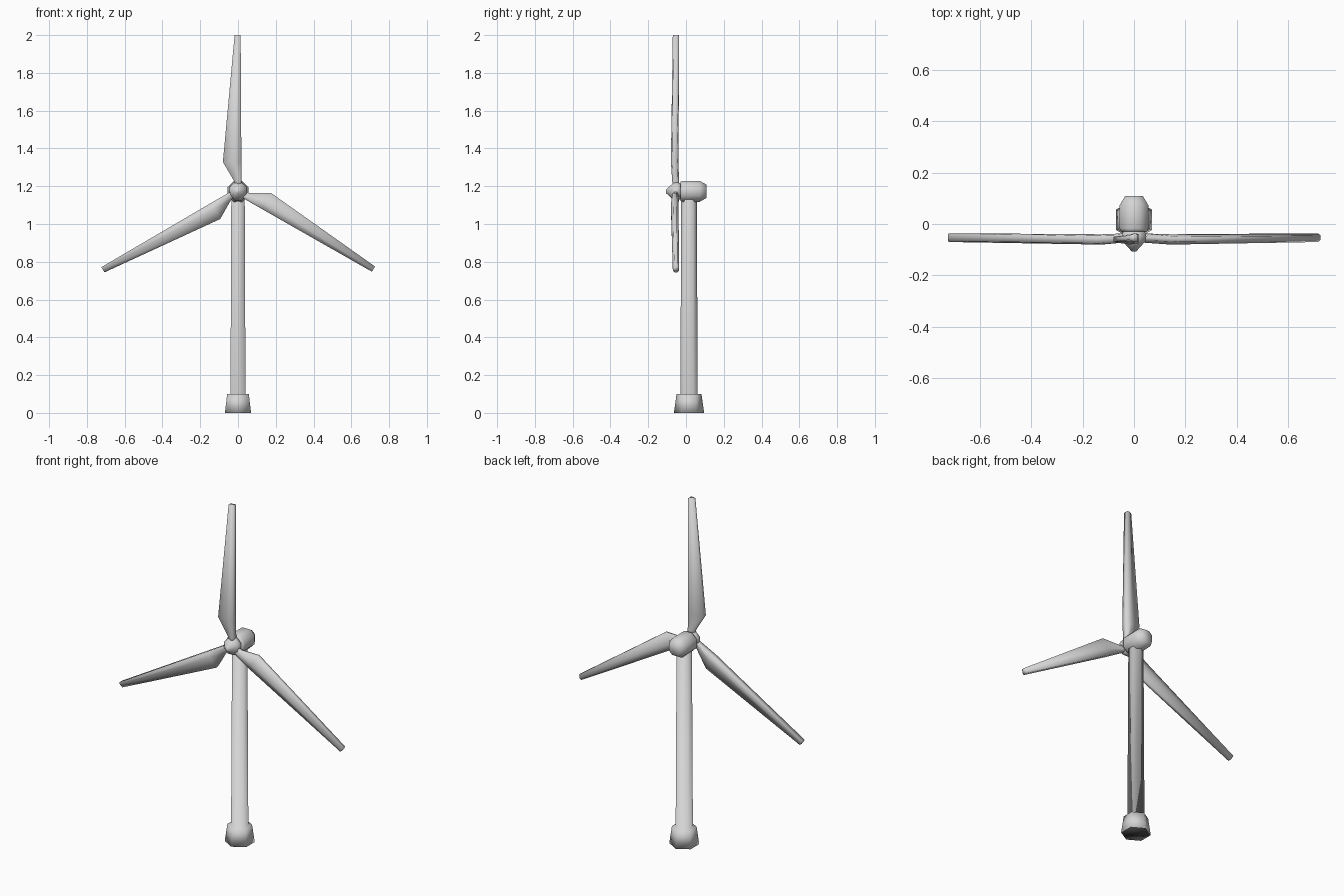
import bpy
import bmesh
from math import cos, sin, pi, radians
from mathutils import Matrix, Vector

default_cube = bpy.data.objects.get("Cube")
if default_cube:
    bpy.data.objects.remove(default_cube, do_unlink=True)

HUB_Z = 1.173
TOWER_Y = 0.016


def make_paint(name, value):
    mat = bpy.data.materials.new(name)
    mat.use_nodes = True
    colour = (value, value, value, 1)
    mat.diffuse_color = colour
    mat.node_tree.nodes["Principled BSDF"].inputs["Base Color"].default_value = colour
    return mat


paint = make_paint("pale grey paint", 0.665)
dark = make_paint("dark underside", 0.06)


def loft(name, rings, matrix=Matrix()):
    """Skin a row of equal rings, cap both ends and shade smoothly."""
    bm = bmesh.new()
    rows = [[bm.verts.new(matrix @ Vector(p)) for p in ring] for ring in rings]
    n = len(rows[0])
    for a, b in zip(rows, rows[1:]):
        for i in range(n):
            j = (i + 1) % n
            bm.faces.new((a[i], a[j], b[j], b[i]))
    bm.faces.new(rows[0])
    bm.faces.new(rows[-1])
    bmesh.ops.recalc_face_normals(bm, faces=bm.faces)
    for face in bm.faces:
        face.smooth = True
    mesh = bpy.data.meshes.new(name)
    bm.to_mesh(mesh)
    bm.free()
    mesh.materials.append(paint)
    obj = bpy.data.objects.new(name, mesh)
    bpy.context.collection.objects.link(obj)
    return obj


def upright_ring(radius, z, sides=6):
    angles = [pi / 2 + 2 * pi * i / sides for i in range(sides)]
    return [(radius * cos(a), TOWER_Y + radius * sin(a), z) for a in angles]


def axle_ring(radius, y, sides=8):
    angles = [2 * pi * (i + 0.5) / sides for i in range(sides)]
    return [(radius * cos(a), y, HUB_Z + radius * sin(a)) for a in angles]


# Tapered tower rising from its flared foundation, with a dark underside
tower = loft("tower_and_foundation", [upright_ring(r, z) for r, z in
                                      ((0.08, 0), (0.066, 0.1), (0.046, 0.1), (0.041, 1.15))])
tower.data.materials.append(dark)
for face in tower.data.polygons:
    if face.center.z < 0.01:
        face.material_index = 1

# Nacelle with a chamfered back, and pointed spinner
loft("nacelle", [axle_ring(r, y) for r, y in
                 ((0.054, -0.03), (0.06, -0.018), (0.06, 0.073), (0.038, 0.108))])
loft("spinner", [axle_ring(r, y) for r, y in
                 ((0.01, -0.106), (0.047, -0.068), (0.052, -0.048), (0.044, -0.026))])


# Blade section: thin trailing edge, thickest near the leading edge
def blade_ring(r, trail, lead, y, half):
    thick = trail + 0.65 * (lead - trail)
    outline = ((trail, -0.5), (thick, -1), (lead, -0.75),
               (lead, 0.75), (thick, 1), (trail, 0.5))
    return [(x, y + half * t, r) for x, t in outline]


sections = ((0.02, -0.018, 0.018, -0.053, 0.018),
            (0.055, -0.021, 0.018, -0.055, 0.018),
            (0.155, -0.08, 0.018, -0.06, 0.02),
            (0.827, -0.018, 0.014, -0.053, 0.017))
for label, turn in (("top", 0), ("left", 120), ("right", -120)):
    place = Matrix.Translation((0, 0, HUB_Z)) @ Matrix.Rotation(radians(turn), 4, 'Y')
    loft("blade_" + label, [blade_ring(*s) for s in sections], place)
